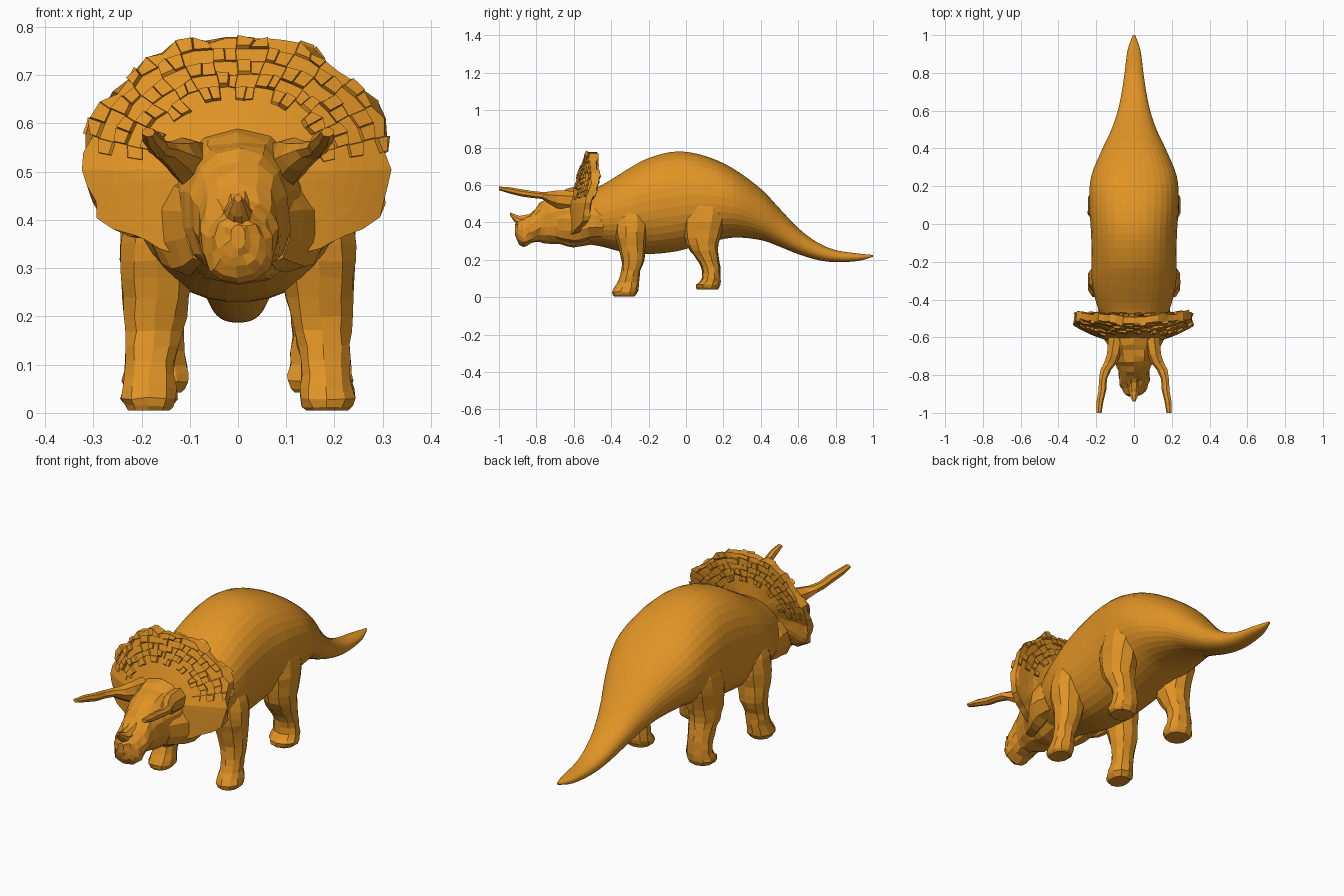
import bpy, bmesh, math, random
from mathutils import Vector

random.seed(4)
cube = bpy.data.objects.get("Cube")
if cube:
    bpy.data.objects.remove(cube, do_unlink=True)

ochre = bpy.data.materials.new("ochre_hide")
ochre.use_nodes = True
ochre.diffuse_color = (0.75, 0.295, 0.019, 1)
ochre.node_tree.nodes["Principled BSDF"].inputs["Base Color"].default_value = ochre.diffuse_color


def finish(name, bm):
    bmesh.ops.recalc_face_normals(bm, faces=bm.faces)
    mesh = bpy.data.meshes.new(name)
    bm.to_mesh(mesh)
    bm.free()
    mesh.materials.append(ochre)
    obj = bpy.data.objects.new(name, mesh)
    bpy.context.collection.objects.link(obj)
    return obj


def blend(rows, t):
    """Smooth interpolation through the rows, t in row units."""
    i = min(int(t), len(rows) - 2)
    f = t - i
    a, b, c, d = (rows[max(0, min(len(rows) - 1, i + k))] for k in (-1, 0, 1, 2))
    return [0.5 * (2 * q + (r - p) * f + (2 * p - 5 * q + 4 * r - s) * f * f
                   + (3 * q - p - 3 * r + s) * f ** 3) for p, q, r, s in zip(a, b, c, d)]


def loft(name, axis, rows, sides=12, steps=2, side=1, square=1.0, jitter=0.0):
    """Skin oval rings. Row = position, x min, x max, then min and max of the other axis."""
    bm = bmesh.new()
    rings = []
    total = (len(rows) - 1) * steps
    for k in range(total + 1):
        pos, x0, x1, o0, o1 = blend(rows, k / steps)
        ring = []
        for j in range(sides):
            a = math.tau * (j + 0.5) / sides
            c, s = math.cos(a), math.sin(a)
            c = math.copysign(abs(c) ** square, c)
            s = math.copysign(abs(s) ** square, s)
            x = side * ((x0 + x1) / 2 + c * (x1 - x0) / 2)
            o = (o0 + o1) / 2 + s * (o1 - o0) / 2
            co = Vector((x, pos, o) if axis == "y" else (x, o, pos))
            if 0 < k < total:
                co += Vector([random.uniform(-jitter, jitter) for _ in range(3)])
            ring.append(bm.verts.new(co))
        rings.append(ring)
    for r, q in zip(rings, rings[1:]):
        for j in range(sides):
            n = (j + 1) % sides
            bm.faces.new((r[j], r[n], q[n], q[j]))
    bm.faces.new(rings[0])
    bm.faces.new(rings[-1])
    return finish(name, bm)


def centred(rows):
    return [(y, -w, w, z0, z1) for y, w, z0, z1 in rows]


# Trunk and tail in one sweep
loft("body_and_tail", "y", centred([
    (-0.57, 0.13, 0.29, 0.55), (-0.45, 0.19, 0.27, 0.60), (-0.32, 0.222, 0.237, 0.68),
    (-0.20, 0.225, 0.23, 0.745), (-0.05, 0.228, 0.245, 0.78), (0.10, 0.237, 0.285, 0.757),
    (0.25, 0.228, 0.318, 0.69), (0.40, 0.167, 0.305, 0.58), (0.50, 0.12, 0.27, 0.475),
    (0.60, 0.086, 0.23, 0.37), (0.70, 0.065, 0.20, 0.295), (0.80, 0.05, 0.187, 0.252),
    (0.92, 0.034, 0.194, 0.234), (1.0, 0.006, 0.216, 0.226)]), sides=36, steps=4, square=0.92)

# Skull, snout and beak
loft("head", "y", centred([
    (-0.46, 0.14, 0.29, 0.55), (-0.60, 0.135, 0.262, 0.585), (-0.67, 0.12, 0.28, 0.565),
    (-0.73, 0.10, 0.288, 0.545), (-0.78, 0.083, 0.295, 0.50), (-0.83, 0.082, 0.288, 0.445),
    (-0.87, 0.07, 0.268, 0.42), (-0.90, 0.045, 0.30, 0.405), (-0.915, 0.015, 0.34, 0.39)]),
    sides=14, square=0.85, jitter=0.005)

# Nose horn, sweeping up and forward
loft("nose_horn", "y", centred([
    (-0.77, 0.045, 0.38, 0.49), (-0.84, 0.036, 0.36, 0.447), (-0.89, 0.028, 0.375, 0.437),
    (-0.92, 0.018, 0.405, 0.447), (-0.94, 0.008, 0.437, 0.453)]), sides=8, steps=1)

for side, tag in ((1, "left"), (-1, "right")):
    # Long brow horns
    loft(tag + "_brow_horn", "y", [
        (-0.60, 0.05, 0.14, 0.46, 0.57), (-0.69, 0.07, 0.147, 0.475, 0.572),
        (-0.735, 0.09, 0.162, 0.50, 0.565), (-0.77, 0.12, 0.18, 0.525, 0.563),
        (-0.82, 0.143, 0.187, 0.53, 0.568), (-0.88, 0.147, 0.19, 0.538, 0.578),
        (-0.94, 0.162, 0.2, 0.553, 0.588), (-1.0, 0.172, 0.2, 0.572, 0.592)],
        sides=7, steps=1, side=side)
    # Cheek flaring from the jaw to the frill
    loft(tag + "_cheek", "y", [
        (-0.44, 0.05, 0.19, 0.31, 0.50), (-0.52, 0.05, 0.20, 0.305, 0.51),
        (-0.60, 0.05, 0.17, 0.285, 0.49), (-0.69, 0.04, 0.11, 0.31, 0.47)],
        sides=9, side=side, jitter=0.005)
    # Front leg
    loft(tag + "_front_leg", "z", [
        (0.005, 0.14, 0.23, -0.385, -0.275), (0.03, 0.125, 0.245, -0.395, -0.258),
        (0.08, 0.13, 0.235, -0.365, -0.252), (0.14, 0.122, 0.235, -0.345, -0.245),
        (0.20, 0.105, 0.238, -0.345, -0.222), (0.28, 0.09, 0.244, -0.365, -0.215),
        (0.35, 0.085, 0.246, -0.38, -0.205), (0.42, 0.085, 0.236, -0.375, -0.205),
        (0.50, 0.085, 0.205, -0.35, -0.23)],
        sides=10, side=side, square=0.9, jitter=0.003)
    # Hind leg with its thigh
    loft(tag + "_hind_leg", "z", [
        (0.042, 0.115, 0.225, 0.06, 0.17), (0.065, 0.10, 0.242, 0.052, 0.182),
        (0.10, 0.105, 0.235, 0.085, 0.185), (0.16, 0.11, 0.23, 0.082, 0.182),
        (0.22, 0.105, 0.235, 0.045, 0.175), (0.28, 0.095, 0.243, 0.005, 0.172),
        (0.36, 0.09, 0.248, -0.015, 0.195), (0.44, 0.09, 0.246, -0.01, 0.215),
        (0.51, 0.09, 0.235, 0.01, 0.21), (0.58, 0.09, 0.205, 0.05, 0.18)],
        sides=10, side=side, square=0.9, jitter=0.003)

# Neck frill: a shell sweeping back from the skull to a ragged rim
RADII = [(0.22,), (0.25,), (0.305,), (0.318,), (0.325,), (0.32,), (0.305,), (0.30,), (0.288,), (0.28,)]
SEGMENTS, RINGS, LOW, CENTRE = 44, 8, -50, 0.50


def frill_point(i, ring, back):
    u = 1 - abs(2 * i / SEGMENTS - 1)
    angle = math.radians(LOW + (90 - LOW) * u)
    radius = blend(RADII, u * (len(RADII) - 1))[0]
    f = 0.25 + 0.75 * ring / RINGS
    thickness = 0.035 + 0.13 * (1 - f)
    if ring == RINGS:
        f *= 1 + random.uniform(-0.05, 0.015)
    x = math.cos(angle) * radius * f * (1 if i < SEGMENTS / 2 else -1)
    z = CENTRE + math.sin(angle) * radius * f
    wobble = random.uniform(-0.006, 0.006) if ring > 2 else 0
    x, z = x + wobble, z + random.uniform(-0.5, 0.5) * abs(wobble)
    y = -0.635 + 0.39 * max(0, z - CENTRE) + 0.95 * x * x
    return Vector((x, y + thickness * back, z))


bm = bmesh.new()
sheets = []
for back in (0, 1):
    sheets.append([[bm.verts.new(frill_point(i, r, back)) for i in range(SEGMENTS + 1)]
                   for r in range(RINGS + 1)])
front, rear = sheets
scales = []
for r in range(RINGS):
    for i in range(SEGMENTS):
        for grid in sheets:
            face = bm.faces.new((grid[r][i], grid[r][i + 1], grid[r + 1][i + 1], grid[r + 1][i]))
            if r > 2 and face.calc_center_median().z > 0.53 and (i // 2 + r) % 2:
                scales.append(face)
    for i in (0, SEGMENTS):
        bm.faces.new((front[r][i], front[r + 1][i], rear[r + 1][i], rear[r][i]))
for r in (0, RINGS):
    for i in range(SEGMENTS):
        bm.faces.new((front[r][i], front[r][i + 1], rear[r][i + 1], rear[r][i]))
bmesh.ops.recalc_face_normals(bm, faces=bm.faces)

# Raised horny scales across both sides of the upper frill
raised = bmesh.ops.extrude_discrete_faces(bm, faces=scales)["faces"]
for face in raised:
    mid = face.calc_center_median()
    facing = -1 if face.normal.y < 0 else 1
    outward = Vector((mid.x, 0, mid.z - CENTRE)).normalized()
    shift = Vector((0, facing * random.uniform(0.003, 0.013), 0)) + outward * random.uniform(0, 0.008)
    for v in face.verts:
        v.co = mid + (v.co - mid) * 0.92 + shift
finish("neck_frill", bm)
